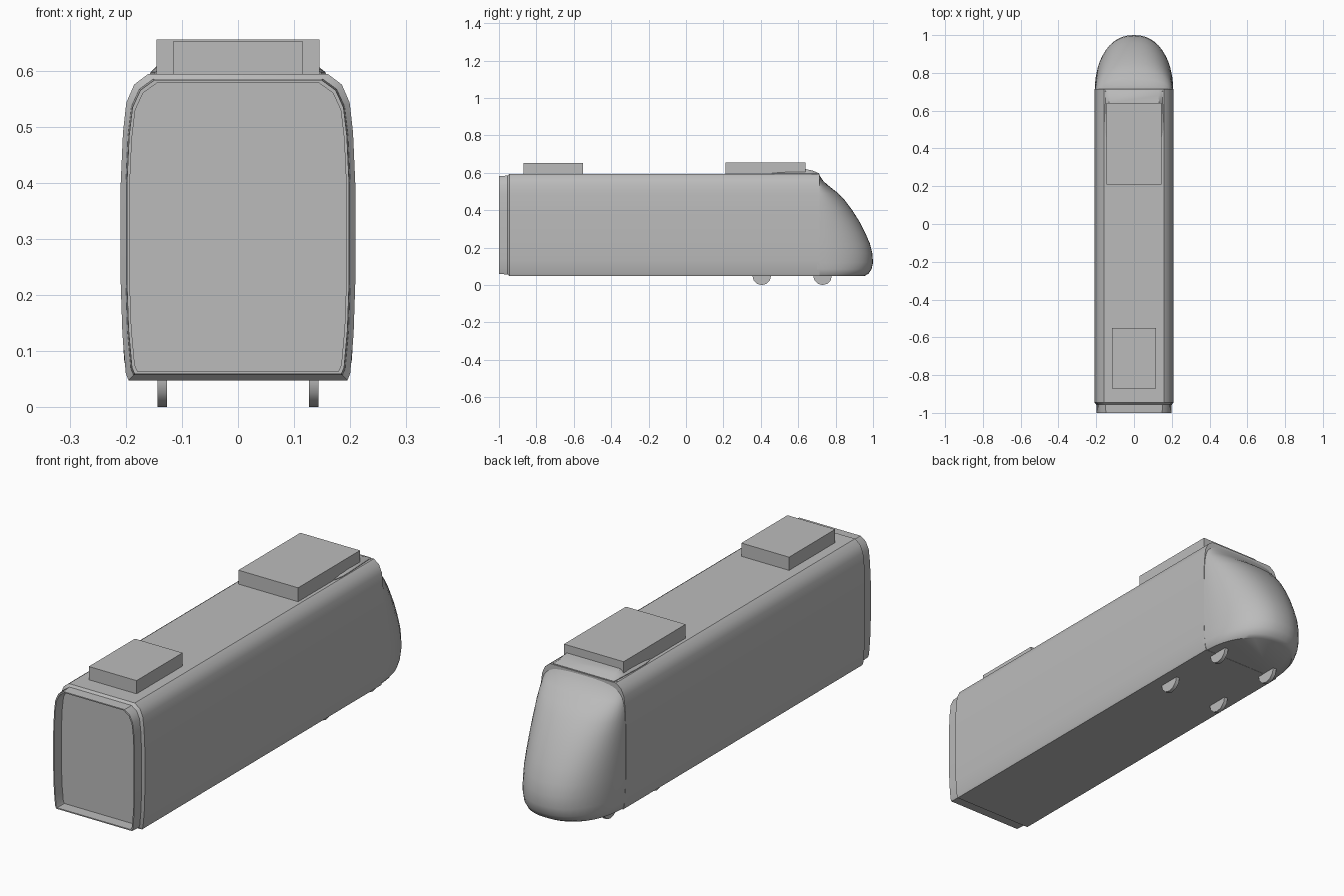
import bpy, bmesh, math
from mathutils import Matrix

cube = bpy.data.objects.get("Cube")
if cube:
    bpy.data.objects.remove(cube, do_unlink=True)

grey = bpy.data.materials.new("plain grey")
grey.use_nodes = True
grey.diffuse_color = (0.5, 0.5, 0.5, 1)
grey.node_tree.nodes["Principled BSDF"].inputs["Base Color"].default_value = (0.5, 0.5, 0.5, 1)

# Right half of the hull cross-section, bottom to top
SECTION = [(0.195, 0.048), (0.2, 0.06), (0.206, 0.13), (0.209, 0.22), (0.209, 0.4), (0.205, 0.49),
           (0.199, 0.543), (0.185, 0.575), (0.16, 0.594)]


def finish(name, bm, smooth=True):
    bmesh.ops.recalc_face_normals(bm, faces=bm.faces)
    mesh = bpy.data.meshes.new(name)
    bm.to_mesh(mesh)
    bm.free()
    mesh.materials.append(grey)
    obj = bpy.data.objects.new(name, mesh)
    bpy.context.collection.objects.link(obj)
    if smooth:
        bpy.ops.object.select_all(action="DESELECT")
        obj.select_set(True)
        bpy.context.view_layer.objects.active = obj
        bpy.ops.object.shade_smooth_by_angle(angle=math.radians(35))
    return obj


def loft(bm, rings, closed=True):
    loops = [[bm.verts.new(p) for p in ring] for ring in rings]
    for a, b in zip(loops, loops[1:]):
        n = len(a)
        for i in range(n if closed else n - 1):
            j = (i + 1) % n
            bm.faces.new((a[i], a[j], b[j], b[i]))
    return loops


def hull_ring(y, inset=0.0):
    mid = 0.321
    half = [(x - inset, mid + (z - mid) * (1 - inset / 0.273)) for x, z in SECTION]
    return [(x, y, z) for x, z in half] + [(-x, y, z) for x, z in reversed(half)]


def box(name, x, y0, y1, z0, z1):
    bm = bmesh.new()
    bmesh.ops.create_cube(bm, size=1, matrix=Matrix.Translation((0, (y0 + y1) / 2, (z0 + z1) / 2))
                          @ Matrix.Diagonal((2 * x, y1 - y0, z1 - z0, 1)))
    return finish(name, bm, False)


# Carriage hull, with a stepped open collar around a recessed rear wall
bm = bmesh.new()
loops = loft(bm, [hull_ring(0.715), hull_ring(-0.945), hull_ring(-0.955, 0.009),
                  hull_ring(-1.0, 0.011), hull_ring(-1.0, 0.016), hull_ring(-0.95, 0.016)])
bm.faces.new(loops[0])
bm.faces.new(loops[-1])
finish("carriage_hull", bm)

# Rounded nose, stacked from horizontal rings: height, half width, length
NOSE = [(0.049, 0.19, 0.255), (0.06, 0.198, 0.275), (0.085, 0.203, 0.292), (0.12, 0.205, 0.3),
        (0.17, 0.207, 0.296), (0.22, 0.208, 0.284), (0.28, 0.208, 0.258), (0.34, 0.208, 0.227),
        (0.4, 0.207, 0.189), (0.45, 0.206, 0.152), (0.49, 0.203, 0.115), (0.525, 0.198, 0.07),
        (0.555, 0.19, 0.035), (0.578, 0.178, 0.02), (0.596, 0.155, 0.008)]
bm = bmesh.new()
rings = []
for z, w, length in NOSE:
    ring = []
    for i in range(25):
        a = math.pi * i / 24
        c, s = math.cos(a), math.sin(a)
        ring.append((w * math.copysign(abs(c) ** 0.9, c), 0.7 + length * abs(s) ** 0.9, z))
    rings.append(ring)
loops = loft(bm, rings, closed=False)
bm.faces.new(loops[0])
bm.faces.new(loops[-1])
finish("nose", bm)

# Low fairing under the front roof unit, sloping down to the nose
bm = bmesh.new()
loops = loft(bm, [[(-w, y, 0.585), (-w, y, 0.597), (-w + 0.02, y, z), (w - 0.02, y, z),
                   (w, y, 0.597), (w, y, 0.585)]
                  for y, w, z in [(0.46, 0.148, 0.605), (0.5, 0.156, 0.608), (0.56, 0.156, 0.613),
                                  (0.64, 0.152, 0.62), (0.68, 0.15, 0.611), (0.712, 0.148, 0.597)]])
bm.faces.new(loops[0])
bm.faces.new(loops[-1])
finish("roof_fairing", bm)

# Roof units
box("front_roof_unit", 0.145, 0.21, 0.64, 0.585, 0.655)
box("rear_roof_unit", 0.116, -0.87, -0.55, 0.585, 0.652)

# Wheels peeking out below the floor
for side, x in (("left", 0.135), ("right", -0.135)):
    for place, y in (("front", 0.73), ("rear", 0.405)):
        bm = bmesh.new()
        bmesh.ops.create_cone(bm, cap_ends=True, segments=12, radius1=0.05, radius2=0.05, depth=0.017,
                              matrix=Matrix.Translation((x, y, 0.05)) @ Matrix.Rotation(math.pi / 2, 4, "Y"))
        finish(f"{place}_{side}_wheel", bm)
